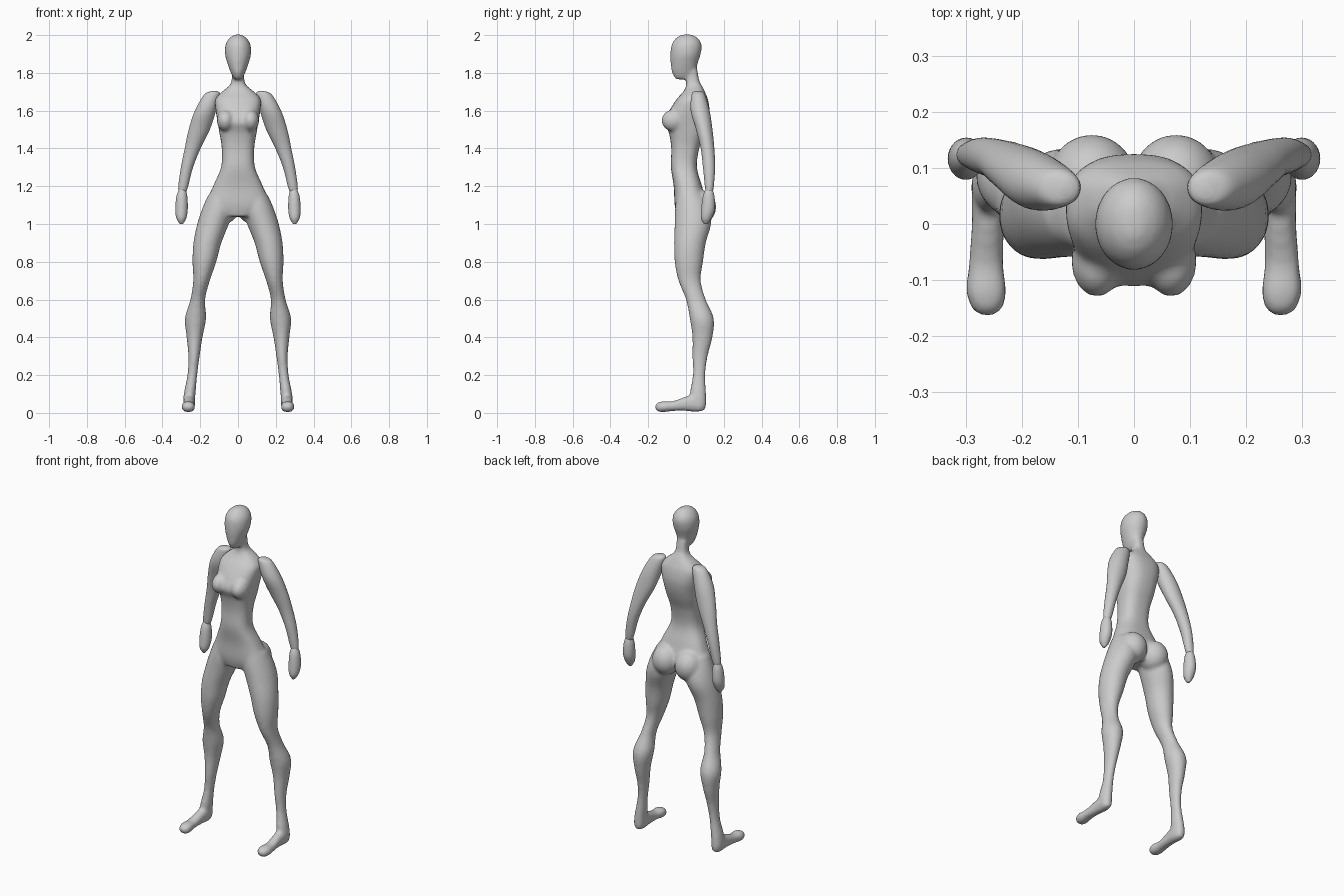
import bpy
import bmesh
import math
from mathutils import Matrix, Vector

cube = bpy.data.objects.get("Cube")
if cube:
    bpy.data.objects.remove(cube, do_unlink=True)

grey = bpy.data.materials.new("plain grey")
grey.use_nodes = True
COLOUR = (0.6, 0.6, 0.6, 1)
grey.diffuse_color = COLOUR
grey.node_tree.nodes["Principled BSDF"].inputs["Base Color"].default_value = COLOUR

SIDES = 28
STEPS = 5


def spline(a, b, c, d, t):
    """Smooth interpolation from b to c."""
    return 0.5 * (2 * b + (c - a) * t + (2 * a - 5 * b + 4 * c - d) * t * t
                  + (3 * b - a - 3 * c + d) * t ** 3)


def refine(rings):
    """Add smooth in-between cross-sections."""
    out = []
    last = len(rings) - 1
    for i in range(last):
        quad = [rings[max(0, min(last, i + k))] for k in (-1, 0, 1, 2)]
        for s in range(STEPS):
            out.append([spline(*vals, s / STEPS) for vals in zip(*quad)])
    out.append(rings[-1])
    return out


def loft(bm, rings, axis="z", side=1, power=2.0):
    """Skin rings of (position, centre x, half width, low, high)."""
    loops = []
    for pos, cx, half, low, high in refine(rings):
        loop = []
        for k in range(SIDES):
            a = math.tau * k / SIDES
            c, s = math.cos(a), math.sin(a)
            u = side * cx + half * math.copysign(abs(c) ** (2 / power), c)
            v = (low + high) / 2 + (high - low) / 2 * math.copysign(abs(s) ** (2 / power), s)
            loop.append(bm.verts.new((u, v, pos) if axis == "z" else (u, pos, v)))
        loops.append(loop)
    for one, two in zip(loops, loops[1:]):
        for k in range(SIDES):
            n = (k + 1) % SIDES
            bm.faces.new((one[k], one[n], two[n], two[k]))
    bm.faces.new(loops[0])
    bm.faces.new(loops[-1])


def ball(bm, centre, size):
    matrix = Matrix.Translation(centre) @ Matrix.Diagonal(Vector(size).to_4d())
    bmesh.ops.create_uvsphere(bm, u_segments=24, v_segments=16, radius=1, matrix=matrix)


def finish(name, bm, voxel=None, smooth=0):
    bmesh.ops.recalc_face_normals(bm, faces=bm.faces)
    for face in bm.faces:
        face.smooth = True
    mesh = bpy.data.meshes.new(name)
    bm.to_mesh(mesh)
    bm.free()
    mesh.materials.append(grey)
    obj = bpy.data.objects.new(name, mesh)
    bpy.context.collection.objects.link(obj)
    if voxel:
        remesh = obj.modifiers.new("blend", "REMESH")
        remesh.mode = "VOXEL"
        remesh.voxel_size = voxel
        remesh.use_smooth_shade = True
        relax = obj.modifiers.new("relax", "SMOOTH")
        relax.factor = 0.5
        relax.iterations = smooth
    return obj


# Cross-sections: position, centre x, half width, low edge, high edge
TORSO = [(1.04, 0, .09, -.045, .09), (1.1, 0, .165, -.06, .11),
         (1.2, 0, .132, -.065, .085), (1.3, 0, .09, -.08, .058),
         (1.4, 0, .086, -.078, .07), (1.48, 0, .098, -.09, .1),
         (1.54, 0, .108, -.112, .118), (1.6, 0, .118, -.088, .125),
         (1.66, 0, .12, -.05, .116), (1.7, 0, .085, -.015, .1),
         (1.73, 0, .048, 0, .085), (1.76, 0, .034, 0, .07), (1.82, 0, .032, 0, .06)]
HEAD = [(1.765, 0, .02, -.055, .03), (1.8, 0, .038, -.074, .05),
        (1.85, 0, .056, -.081, .062), (1.9, 0, .069, -.082, .078),
        (1.95, 0, .066, -.076, .082), (1.985, 0, .045, -.052, .062),
        (2.003, 0, .015, -.02, .03)]
LEG = [(1.15, .09, .07, -.05, .1), (1.08, .105, .085, -.058, .13),
       (1, .132, .084, -.06, .133), (.9, .162, .074, -.063, .105),
       (.8, .178, .063, -.06, .09), (.7, .193, .044, -.04, .078),
       (.6, .213, .039, 0, .105), (.5, .225, .056, .02, .147),
       (.4, .23, .042, .034, .14), (.3, .233, .03, .034, .115),
       (.2, .242, .026, .036, .102), (.1, .256, .031, .02, .107),
       (.04, .26, .03, .03, .107), (.01, .26, .02, .04, .095)]
FOOT = [(.1, .258, .02, .02, .06), (.06, .258, .031, .006, .1),
        (0, .26, .029, .01, .087), (-.07, .264, .031, .01, .062),
        (-.12, .263, .036, .004, .062), (-.15, .262, .028, .008, .054),
        (-.162, .262, .016, .02, .045)]
ARM = [(1.703, .125, .015, .045, .08), (1.685, .137, .042, .03, .1),
       (1.6, .172, .056, .025, .125), (1.5, .205, .056, .053, .14),
       (1.4, .24, .042, .078, .15), (1.3, .27, .032, .09, .154),
       (1.2, .29, .026, .1, .147), (1.165, .295, .018, .105, .14)]
HAND = [(1.195, .294, .012, .11, .135), (1.15, .297, .028, .09, .15),
        (1.08, .299, .033, .081, .153), (1.03, .3, .026, .08, .135),
        (1, .3, .008, .095, .115)]

# Head, torso and legs blended into one skin
body = bmesh.new()
loft(body, TORSO, power=2.6)
loft(body, HEAD)
for side in (-1, 1):
    loft(body, LEG, side=side)
    loft(body, FOOT, axis="y", side=side, power=2.3)
    ball(body, (side * .066, -.066, 1.548), (.046, .064, .058))   # bust
    ball(body, (side * .075, .075, 1.09), (.08, .085, .09))       # buttock
finish("body", body, voxel=.009, smooth=6)

# Separate arms and hands
for side, label in ((1, "left"), (-1, "right")):
    for part, rings in (("arm", ARM), ("hand", HAND)):
        bm = bmesh.new()
        loft(bm, rings, side=side)
        finish(label + "_" + part, bm)
